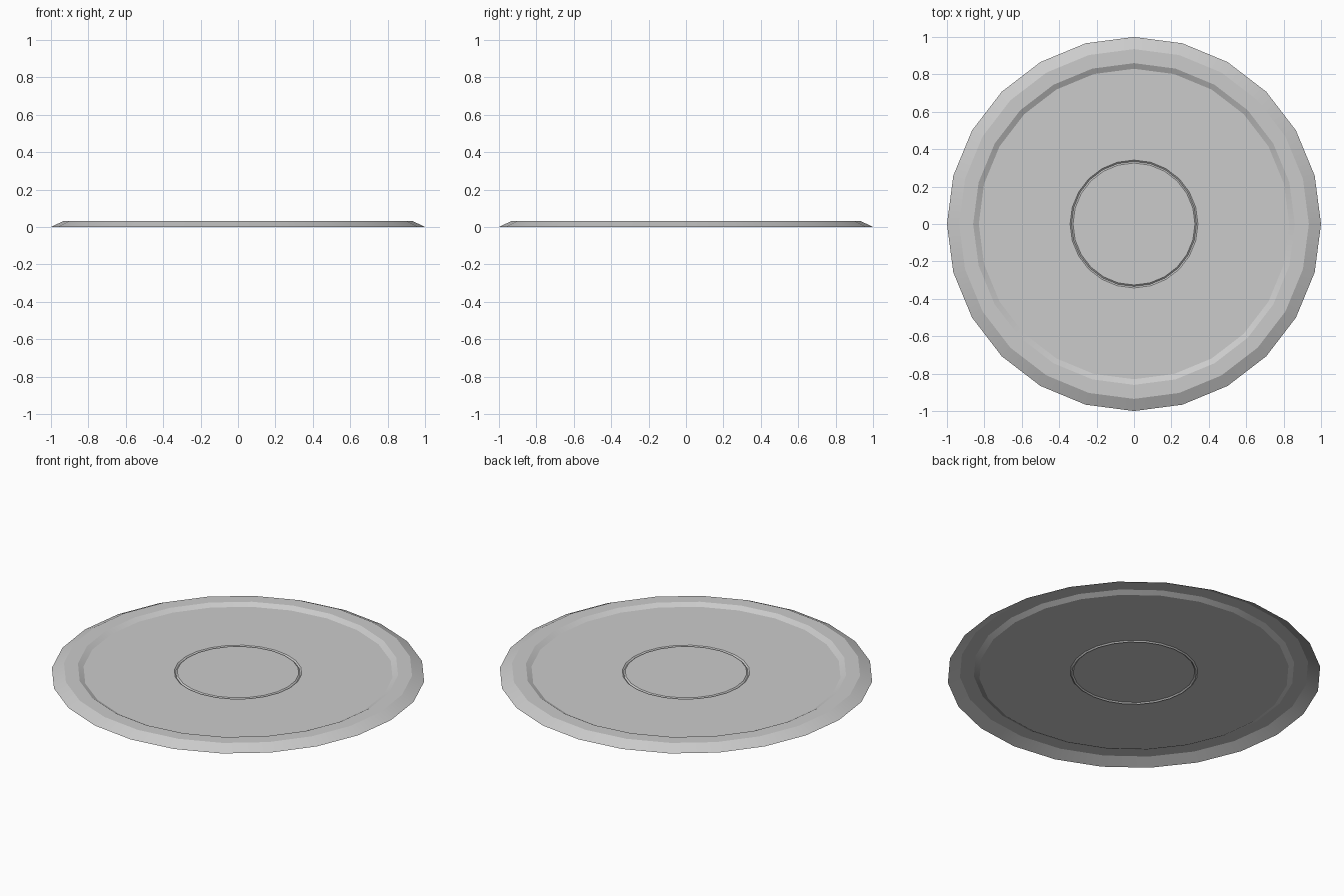
import bpy, bmesh
from math import cos, sin, pi, radians

if "Cube" in bpy.data.objects:
    bpy.data.objects.remove(bpy.data.objects["Cube"])

SIDES = 24

# Profile from rim to centre: (radius, height); a single thin sheet
PROFILE = [
    (1.00, 0.0),      # outer rim edge
    (0.935, 0.032),   # top of sloped rim
    (0.86, 0.032),    # flat lip
    (0.83, 0.016),    # recessed floor
    (0.342, 0.016),   # outer edge of centre groove
    (0.334, 0.009),   # groove bottom
    (0.326, 0.016),   # inner edge of groove
]


def lathe(name, profile, sides):
    bm = bmesh.new()
    rings = [[bm.verts.new((r * cos(2 * pi * i / sides), r * sin(2 * pi * i / sides), z))
              for i in range(sides)] for r, z in profile]
    for a, b in zip(rings, rings[1:]):
        for i in range(sides):
            j = (i + 1) % sides
            bm.faces.new((a[i], a[j], b[j], b[i]))
    bm.faces.new(rings[-1])  # centre disc
    me = bpy.data.meshes.new(name)
    bm.to_mesh(me)
    bm.free()
    ob = bpy.data.objects.new(name, me)
    bpy.context.collection.objects.link(ob)
    return ob


# Round plate
plate = lathe("plate", PROFILE, SIDES)
bpy.context.view_layer.objects.active = plate
plate.select_set(True)
bpy.ops.object.shade_smooth_by_angle(angle=radians(20))
